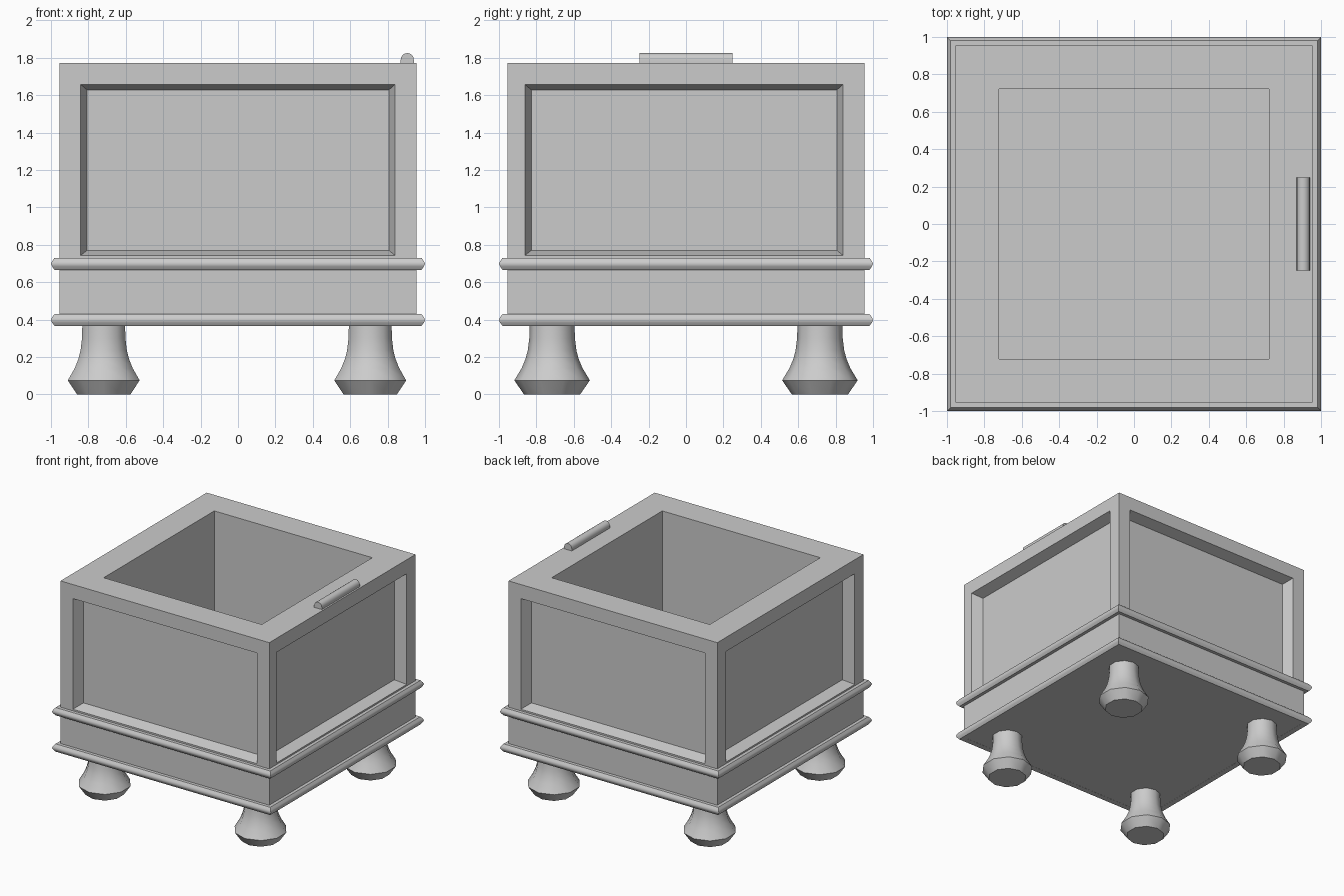
import bpy, bmesh
from math import radians, sin, cos, pi
from mathutils import Matrix

default = bpy.data.objects.get("Cube")
if default:
    bpy.data.objects.remove(default)

# Single grey finish
GREY = (0.6, 0.6, 0.6, 1)
grey = bpy.data.materials.new("plain grey")
grey.use_nodes = True
grey.diffuse_color = GREY
grey.node_tree.nodes["Principled BSDF"].inputs["Base Color"].default_value = GREY


def make_object(name, bm, smooth=None):
    bmesh.ops.recalc_face_normals(bm, faces=bm.faces)
    mesh = bpy.data.meshes.new(name)
    bm.to_mesh(mesh)
    bm.free()
    mesh.materials.append(grey)
    obj = bpy.data.objects.new(name, mesh)
    bpy.context.collection.objects.link(obj)
    if smooth:
        bpy.ops.object.select_all(action='DESELECT')
        obj.select_set(True)
        bpy.context.view_layer.objects.active = obj
        bpy.ops.object.shade_smooth_by_angle(angle=radians(smooth))
    return obj


def loft(name, rings, smooth=None, closed=False):
    """Skin a list of point rings, capped at the ends or closed in a loop."""
    bm = bmesh.new()
    loops = [[bm.verts.new(p) for p in ring] for ring in rings]
    n = len(loops[0])
    pairs = list(zip(loops, loops[1:]))
    if closed:
        pairs.append((loops[-1], loops[0]))
    else:
        bm.faces.new(loops[0])
        bm.faces.new(loops[-1])
    for a, b in pairs:
        for i in range(n):
            j = (i + 1) % n
            bm.faces.new((a[i], a[j], b[j], b[i]))
    return make_object(name, bm, smooth)


def rectangle(x0, x1, z0, z1, y):
    return [(x0, y, z0), (x1, y, z0), (x1, y, z1), (x0, y, z1)]


def square(r, z):
    return [(-r, -r, z), (r, -r, z), (r, r, z), (-r, r, z)]


# Box body
HALF, BASE, TOP, DEPTH = 0.954, 0.367, 1.773, 0.09
body = loft("box_body", [square(HALF, BASE), square(HALF, TOP)])

# Open interior and four bevelled panel recesses
cutters = [loft("interior_cutter", [square(0.722, 0.42), square(0.722, TOP + 0.1)])]
for k in range(4):
    wide = 0.02 if k == 1 else 0  # the handle side reaches further forward
    panel = loft("panel_cutter", [
        rectangle(-0.875 - wide, 0.873, 0.716, 1.686, -HALF - DEPTH),
        rectangle(-0.807 - wide, 0.807, 0.77, 1.628, -HALF + DEPTH)])
    panel.data.transform(Matrix.Rotation(k * pi / 2, 4, 'Z'))
    cutters.append(panel)
for cutter in cutters:
    cutter.hide_render = True
    mod = body.modifiers.new("cut", 'BOOLEAN')
    mod.operation = 'DIFFERENCE'
    mod.solver = 'EXACT'
    mod.object = cutter
    bpy.ops.object.select_all(action='DESELECT')
    body.select_set(True)
    bpy.context.view_layer.objects.active = body
    bpy.ops.object.modifier_apply(modifier=mod.name)
    bpy.data.objects.remove(cutter)

# Flat-topped mouldings with a rounded nose
NOSE = [(HALF - 0.02, 0.032), (0.981, 0.032), (0.994, 0.014), (1, 0)]
SECTION = NOSE + [(r, -h) for r, h in NOSE[-2::-1]]
for name, z in (("lower_moulding", 0.398), ("upper_moulding", 0.698)):
    loft(name, [[(sx * r, sy * r, z + h) for r, h in SECTION]
                for sx, sy in ((-1, -1), (1, -1), (1, 1), (-1, 1))],
         smooth=50, closed=True)

# Handle on the rim: straight sides with a half-round top
R, CENTRE = 0.035, 0.905
section = [(CENTRE + R, TOP - 0.01), (CENTRE - R, TOP - 0.01)]
section += [(CENTRE - R * cos(i * pi / 8), 1.79 + R * sin(i * pi / 8)) for i in range(9)]
loft("handle", [[(x, y, z) for x, z in section] for y in (-0.248, 0.248)], smooth=40)

# Turned feet
PROFILE = [(0.15, 0), (0.202, 0.075), (0.163, 0.14), (0.142, 0.19),
           (0.13, 0.235), (0.122, 0.3), (0.12, 0.38)]
SIDES = 10
for side, x in (("right", -0.718), ("left", 0.707)):
    for end, y in (("front", -0.716), ("back", 0.716)):
        rings = [[(x + r * sin(2 * pi * i / SIDES), y + r * cos(2 * pi * i / SIDES), z)
                  for i in range(SIDES)] for r, z in PROFILE]
        loft(f"{end}_{side}_foot", rings, smooth=50)
